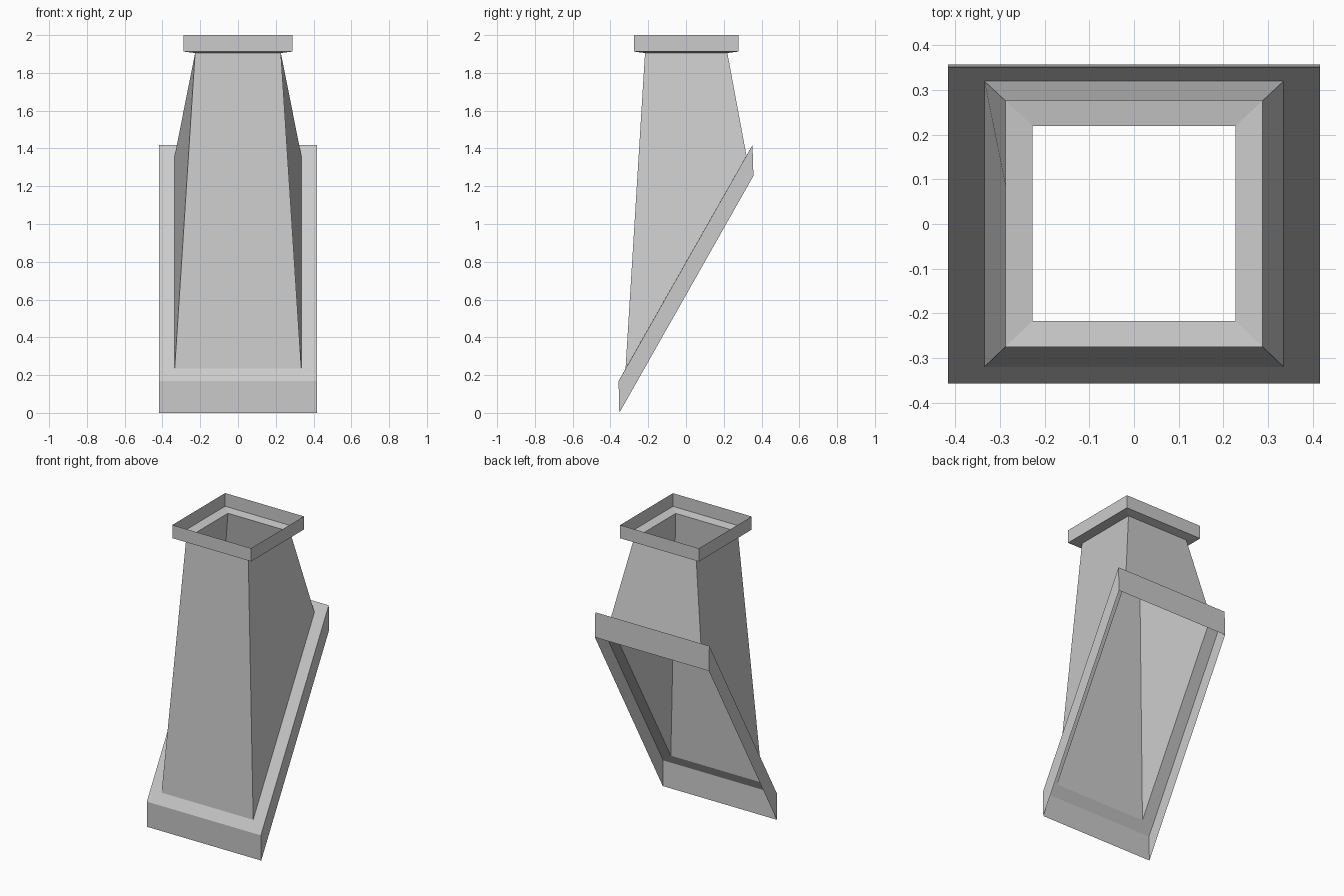
import bpy, bmesh

if "Cube" in bpy.data.objects:
    bpy.data.objects.remove(bpy.data.objects["Cube"])


def ring(hx, front, back):
    """Four corners of a rectangle; front and back are (y, z)."""
    return [(-hx, *front), (hx, *front), (hx, *back), (-hx, *back)]


def loft(name, rings):
    """Open thin-sheet skin through rings ordered bottom to top."""
    bm = bmesh.new()
    loops = [[bm.verts.new(c) for c in r] for r in rings]
    for a, b in zip(loops, loops[1:]):
        for i in range(4):
            j = (i + 1) % 4
            bm.faces.new((a[i], a[j], b[j], b[i]))
    mesh = bpy.data.meshes.new(name)
    bm.to_mesh(mesh)
    bm.free()
    obj = bpy.data.objects.new(name, mesh)
    bpy.context.collection.objects.link(obj)
    return obj


# Shared cross-sections
inlet = ring(0.335, (-0.32, 0.235), (0.32, 1.362))
throat = ring(0.227, (-0.217, 1.905), (0.219, 1.905))

# Slanted lower collar: outer wall and inward ledge
loft("slanted_collar", [
    ring(0.417, (-0.353, 0.0), (0.357, 1.255)),
    ring(0.417, (-0.357, 0.168), (0.352, 1.418)),
    inlet])

# Tapered chute body
loft("chute_body", [inlet, throat])

# Square top collar: outward ledge and upright rim
loft("top_collar", [
    throat,
    ring(0.288, (-0.275, 1.913), (0.277, 1.913)),
    ring(0.288, (-0.275, 2.0), (0.277, 2.0))])
